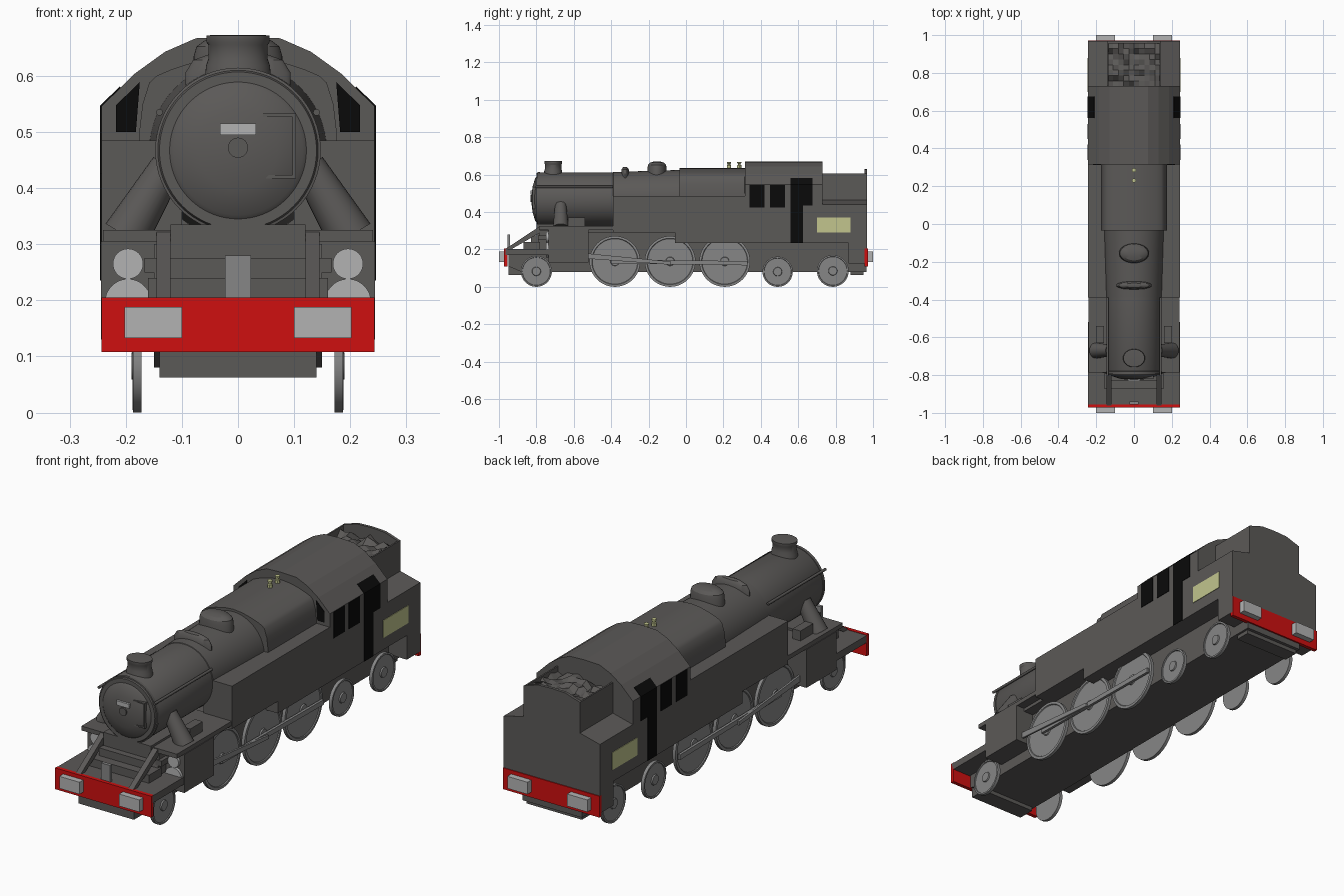
import bpy, bmesh, math, random
from mathutils import Vector

if "Cube" in bpy.data.objects:
    bpy.data.objects.remove(bpy.data.objects["Cube"])

random.seed(4)


def material(name, r, g, b):
    m = bpy.data.materials.new(name)
    m.diffuse_color = (r, g, b, 1)
    m.use_nodes = True
    m.node_tree.nodes["Principled BSDF"].inputs["Base Color"].default_value = m.diffuse_color
    return m


BODY = material("dark grey paint", .105, .1, .096)
STEEL = material("wheel steel", .24, .24, .24)
LIGHT = material("light metal", .45, .45, .45)
RED = material("buffer beam red", .62, .005, .005)
BLACK = material("black glass", .003, .003, .003)
BRASS = material("pale brass", .54, .56, .27)


def finish(name, bm, mat, mirror=False, smooth=30):
    bmesh.ops.recalc_face_normals(bm, faces=bm.faces)
    mesh = bpy.data.meshes.new(name)
    bm.to_mesh(mesh)
    bm.free()
    mesh.materials.append(mat)
    ob = bpy.data.objects.new(name, mesh)
    bpy.context.collection.objects.link(ob)
    if smooth:
        bpy.ops.object.select_all(action='DESELECT')
        ob.select_set(True)
        bpy.context.view_layer.objects.active = ob
        bpy.ops.object.shade_smooth_by_angle(angle=math.radians(smooth))
    if mirror:
        ob.modifiers.new("mirror", 'MIRROR')
    return ob


def prism(name, pts, axis, lo, hi, mat=BODY, mirror=False, smooth=0):
    """Extrude a 2D outline along x (points are y,z) or y (points are x,z)."""
    place = {'x': lambda p, h: (h, p[0], p[1]), 'y': lambda p, h: (p[0], h, p[1])}[axis]
    bm = bmesh.new()
    ends = [[bm.verts.new(place(p, h)) for p in pts] for h in (lo, hi)]
    for e in ends:
        bm.faces.new(e)
    n = len(pts)
    for i in range(n):
        j = (i + 1) % n
        bm.faces.new((ends[0][i], ends[0][j], ends[1][j], ends[1][i]))
    return finish(name, bm, mat, mirror, smooth)


def box(name, x0, x1, y0, y1, z0, z1, mat=BODY, mirror=False):
    return prism(name, [(x0, z0), (x1, z0), (x1, z1), (x0, z1)], 'y', y0, y1, mat, mirror)


def lathe(name, profile, axis, centre, mat=BODY, mirror=False, scale=(1, 1), seg=48):
    """Revolve (radius, height) points about an axis through centre."""
    place = {'x': lambda u, v, h: (h, u, v), 'y': lambda u, v, h: (u, h, v),
             'z': lambda u, v, h: (u, v, h)}[axis]
    bm = bmesh.new()
    rings = []
    for r, h in profile:
        ring = []
        for i in range(seg):
            a = 2 * math.pi * i / seg
            p = place(r * math.cos(a) * scale[0], r * math.sin(a) * scale[1], h)
            ring.append(bm.verts.new(Vector(p) + Vector(centre)))
        rings.append(ring)
    for a, b in zip(rings, rings[1:]):
        for i in range(seg):
            j = (i + 1) % seg
            bm.faces.new((a[i], a[j], b[j], b[i]))
    bm.faces.new(rings[0])
    bm.faces.new(rings[-1])
    return finish(name, bm, mat, mirror)


def pipe(name, p, q, r0, r1, mat=BODY, mirror=False):
    p, q = Vector(p), Vector(q)
    bm = bmesh.new()
    bmesh.ops.create_cone(bm, cap_ends=True, segments=24, radius1=r0, radius2=r1, depth=(q - p).length)
    rot = (q - p).to_track_quat('Z', 'Y')
    for v in bm.verts:
        v.co = rot @ v.co + (p + q) / 2
    return finish(name, bm, mat, mirror)


def symmetric(half):
    """Complete a right-hand outline running up to the centre line."""
    return half + [(-x, z) for x, z in reversed(half) if x > 0]


# Frames and running plate
prism("main_frame", [(-.95, .11), (-.88, .08), (.965, .08), (.965, .3), (-.78, .3), (-.8, .2), (-.95, .2)],
      'x', -.15, .15)
box("lower_guard", -.14, .14, -.95, -.87, .062, .11)
box("rear_guard", -.14, .14, .88, .95, .062, .11)
box("front_platform", -.243, .243, -.965, -.73, .17, .203)
box("running_plate", -.241, .241, -.785, -.38, .305, .325)
box("running_plate_edge", -.2, .2, -.735, -.38, .29, .306)
box("front_step", -.16, .16, -.87, -.78, .2, .24)
box("upper_step", -.12, .12, -.83, -.78, .24, .275)
box("saddle_plate", -.12, .12, -.8, -.6, .24, .335)
prism("front_strut", [(-.965, .203), (-.93, .203), (-.78, .29), (-.78, .325)], 'x', .12, .145, BODY, True)
box("lamp_bracket", -.023, .023, -.955, -.94, .2, .28, STEEL)

# Beams and buffers at both ends
for end, s in (("front", -1), ("rear", 1)):
    a, b = sorted((s * .955, s * .972))
    box(end + "_buffer_beam", -.243, .243, a, b, .108, .205, RED)
    a, b = sorted((s * .97, s * 1.0))
    box(end + "_buffer", .1, .202, a, b, .133, .188, LIGHT, True)

# Cylinders, covers and steam pipes
box("cylinder_block", .14, .244, -.735, -.52, .13, .305, BODY, True)
lathe("valve_cover", [(.027, -.748), (.027, -.73)], 'y', (.196, 0, .265), LIGHT, True)
lathe("cylinder_cover", [(.041, -.748), (.041, -.73)], 'y', (.196, 0, .197), LIGHT, True)
box("valve_guide", .137, .167, -.79, -.73, .25, .275, BODY, True)
pipe("steam_pipe", (.2, -.67, .315), (.125, -.67, .44), .042, .03, BODY, True)
box("lubricator", .16, .2, -.63, -.54, .32, .37, BODY, True)

# Boiler and its fittings
lathe("boiler", [(.02, -.826), (.07, -.82), (.115, -.806), (.122, -.8), (.14, -.8), (.145, -.79),
                 (.145, -.39), (.147, -.388), (.158, -.03), (.158, .1)], 'y', (0, 0, .467), seg=64)
lathe("smokebox_ring", [(.14, -.795), (.1475, -.793), (.1475, -.78), (.14, -.778)], 'y', (0, 0, .467), seg=64)
box("number_plate", -.032, .032, -.832, -.818, .495, .515, LIGHT)
lathe("door_handle", [(.018, -.832), (.018, -.82)], 'y', (0, 0, .472), seg=24)
for z in (.42, .53):
    box("door_hinge", .045, .103, -.82, -.79, z - .003, z + .003)
box("door_hinge_post", .097, .103, -.82, -.79, .42, .53)
pipe("handrail", (.14, -.805, .535), (.14, -.39, .535), .006, .006, BODY, True)
lathe("chimney", [(.06, .58), (.057, .618), (.053, .63), (.053, .655), (.056, .66), (.056, .672), (.04, .673)],
      'z', (0, -.71, 0), scale=(1, .84))
lathe("steam_dome", [(.08, .59), (.079, .635), (.074, .652), (.058, .664), (.03, .669), (.005, .67)],
      'z', (0, -.155, 0), scale=(1, .65))
lathe("top_feed", [(.094, .57), (.094, .605), (.08, .628), (.05, .639), (.01, .642)],
      'z', (0, -.325, 0), scale=(1, .24))

# Firebox and safety valves
prism("firebox", symmetric([(.176, .3), (.176, .5), (.17, .55), (.158, .588), (.145, .6), (.12, .611),
                            (.09, .621), (.045, .632), (0, .636)]), 'y', -.035, .32, smooth=30)
for y in (.23, .285):
    lathe("safety_valve", [(.011, .62), (.011, .65), (.007, .652), (.007, .66), (.011, .661), (.011, .667)],
          'z', (0, y, 0), BRASS, seg=12)

# Side tanks
prism("side_tank", [(-.39, .29), (-.06, .29), (-.06, .235), (.32, .235), (.32, .485), (-.39, .485)],
      'x', .1, .243, BODY, True)

# Cab with windows and doorway
prism("cab", symmetric([(.243, .235), (.243, .546), (.184, .604), (.13, .643), (.075, .667), (0, .67)]),
      'y', .315, .73)
prism("cab_front_window", [(.182, .5), (.217, .5), (.217, .548), (.175, .589)], 'y', .312, .317, BLACK, True)
for y0, y1 in ((.34, .42), (.45, .53)):
    box("cab_side_window", .24, .2455, y0, y1, .425, .545, BLACK, True)
box("cab_doorway", .24, .2455, .56, .625, .235, .44, BLACK, True)
prism("cab_door_opening", [(.24, .435), (.2455, .435), (.2455, .547), (.211, .581), (.208, .578), (.24, .546)],
      'y', .56, .675, BLACK, True)

# Bunker: shouldered lower body, thin upper walls, arched rear plate and coal
prism("bunker", symmetric([(.243, .235), (.243, .44), (.142, .465), (0, .465)]), 'y', .73, .968)
box("bunker_wall", .135, .142, .73, .968, .46, .605, BODY, True)
prism("bunker_rear_plate", symmetric([(.142, .46), (.142, .605), (.07, .628), (0, .631)]), 'y', .955, .968)
box("rear_skirt", -.243, .243, .87, .968, .125, .24)
box("side_number_plate", .24, .2455, .7, .88, .29, .37, BRASS, True)
bm = bmesh.new()
bmesh.ops.create_grid(bm, x_segments=10, y_segments=8, size=1)
for v in bm.verts:
    v.co = (v.co.x * .138, .843 + v.co.y * .115, .58 + random.uniform(-.02, .02))
finish("coal", bm, BODY, smooth=0)

# Wheels
for name, y, r in (("leading_wheel", -.8, .083), ("driving_wheel", -.38, .136), ("driving_wheel", -.085, .136),
                   ("driving_wheel", .207, .136), ("trailing_wheel", .49, .081), ("trailing_wheel", .785, .085)):
    lathe(name, [(r * .9, .172), (r, .172), (r, .187), (r * .91, .188), (r * .89, .184),
                 (.024, .184), (.022, .19), (.005, .19)], 'x', (0, y, r), STEEL, True)

# Rods
prism("connecting_rod", [(-.52, .15), (-.08, .118), (-.08, .135), (-.52, .178)], 'x', .203, .212, STEEL, True)
prism("coupling_rod", [(-.4, .125), (.33, .115), (.33, .138), (-.4, .145)], 'x', .19, .202, STEEL, True)
